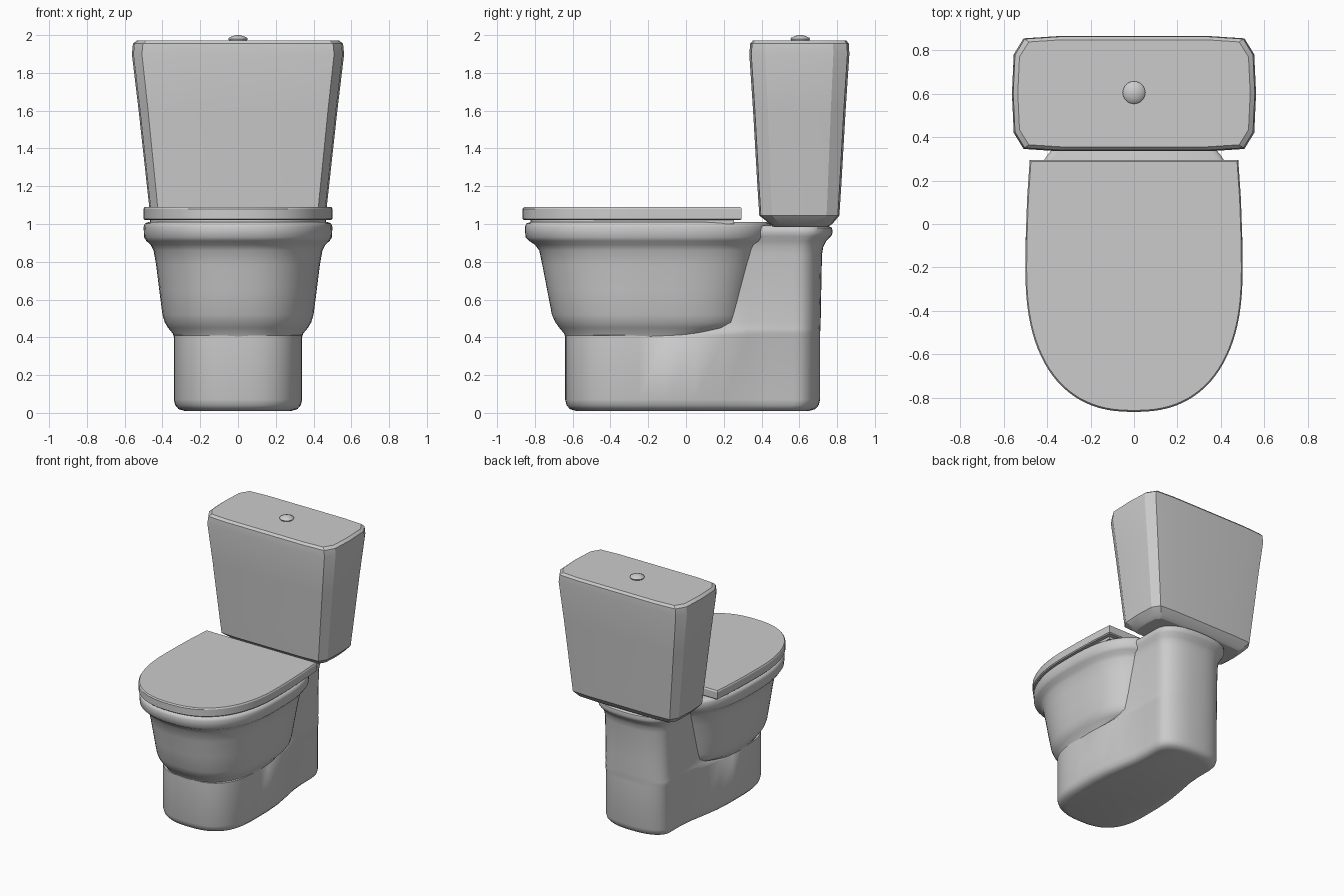
import bpy, bmesh, math

if "Cube" in bpy.data.objects:
    bpy.data.objects.remove(bpy.data.objects["Cube"])


def finish(name, bm, angle):
    bmesh.ops.recalc_face_normals(bm, faces=bm.faces)
    me = bpy.data.meshes.new(name)
    bm.to_mesh(me)
    bm.free()
    ob = bpy.data.objects.new(name, me)
    bpy.context.collection.objects.link(ob)
    bpy.ops.object.select_all(action='DESELECT')
    ob.select_set(True)
    bpy.context.view_layer.objects.active = ob
    bpy.ops.object.shade_smooth_by_angle(angle=math.radians(angle))
    return ob


def loft(name, rings, angle=35):
    """Skin a stack of (z, outline) rings and cap both ends."""
    bm = bmesh.new()
    loops = [[bm.verts.new((x, y, z)) for x, y in pts] for z, pts in rings]
    n = len(loops[0])
    for a, b in zip(loops, loops[1:]):
        for i in range(n):
            j = (i + 1) % n
            bm.faces.new((a[i], a[j], b[j], b[i]))
    bm.faces.new(loops[0])
    bm.faces.new(loops[-1])
    return finish(name, bm, angle)


def arc(hx, yc, ry, n, count=16):
    """Quarter superellipse from the centre line (0, yc+ry) to (hx, yc)."""
    pts = []
    for i in range(count + 1):
        t = math.pi / 2 * i / count
        pts.append((hx * math.sin(t) ** (2 / n), yc + ry * math.cos(t) ** (2 / n)
                    if i < count else yc))
    return pts


def mirror(half):
    """Close a right-hand half outline across x = 0."""
    return half + [(-x, y) for x, y in reversed(half) if x > 1e-6]


def egg(hx, y0, y1, yc, nf=2.4, nr=3.0):
    return mirror(arc(hx, yc, y0 - yc, nf) + arc(hx, yc, y1 - yc, nr)[-2::-1])


# bowl with rolled rim
bowl = [(0.39, .335, -.635, .15), (0.42, .345, -.645, .20), (0.45, .37, -.67, .29),
        (0.48, .388, -.692, .32), (0.52, .40, -.71, .325), (0.65, .417, -.735, .35),
        (0.78, .433, -.76, .38), (0.86, .447, -.777, .40), (0.89, .463, -.80, .41),
        (0.91, .485, -.83, .435), (0.93, .497, -.85, .45), (0.985, .50, -.853, .455),
        (1.003, .493, -.845, .447), (1.01, .475, -.825, .43)]
loft("bowl", [(z, egg(hx, y0, y1, -.2)) for z, hx, y0, y1 in bowl], 50)

# pedestal foot, continuing into the rear column
half = arc(.34, -.25, -.39, 2.7) + [(.34, -.1), (.33, .05), (.305, .2), (.28, .33), (.27, .45)]
half += arc(.27, .57, .14, 2.4, 8)[::-1]


def foot(s):
    return mirror([(x * (1 - s / .34), .04 + (y - .04) * (1 - s / .67)) for x, y in half])


def column(front, sx, back):
    pts = []
    for x, y in half:
        x = min(x, .27 + max(0, .4 - front) * .1) * sx
        y = max(y, front)
        if y > .45:
            y = .45 + (y - .45) * (back - .45) / .26
        pts.append((x, y))
    return mirror(pts)


rings = [(0.01, foot(.06)), (0.02, foot(.025)), (0.04, foot(.008)), (0.07, foot(0)), (0.41, foot(0))]
rings += [(z, column(f, s, b)) for z, f, s, b in [
    (0.425, .02, 1.02, .71), (0.445, .14, 1.01, .712), (0.48, .22, 1, .713),
    (0.60, .26, 1, .715), (0.84, .28, 1.01, .72), (0.88, .28, 1.03, .727),
    (0.91, .28, 1.06, .742), (0.935, .28, 1.11, .768), (0.955, .28, 1.13, .777),
    (0.98, .28, 1.12, .773), (0.992, .28, 1.07, .75)]]
loft("pedestal", rings, 50)

# seat lid: rounded front, straight back edge
lid_half = arc(.50, -.2, -.665, 2.4, 24) + [(.498, -.05), (.492, .12), (.48, .295), (0, .295)]


def lid(k):
    return mirror([(x * k, -.28 + (y + .28) * k) for x, y in lid_half])


loft("seat_lid", [(1.02, lid(.985)), (1.027, lid(1)), (1.08, lid(1)), (1.09, lid(.988))], 30)
loft("seat_buffer", [(1.0, lid(.93)), (1.03, lid(.93))], 30)

# cistern: chamfered, slightly bowed box that widens upward
quarter = [(1, 0), (.985, .68), (.905, .96), (.62, 1)]
tank_half = [(0, -1)] + [(x, -y) for x, y in quarter[::-1]] + quarter[1:] + [(0, 1)]


def tank(hx, y0, y1):
    return mirror([(x * hx, (y0 + y1) / 2 + y * (y1 - y0) / 2) for x, y in tank_half])


levels = [(0.985, .40, .46, .75), (1.0, .425, .445, .775), (1.045, .465, .388, .812),
          (1.20, .482, .378, .822), (1.60, .526, .355, .845), (1.90, .562, .335, .865),
          (1.955, .556, .34, .862), (1.972, .535, .355, .848)]
loft("cistern", [(z, tank(*v)) for z, *v in levels], 20)

# flush button
button = [(1.965, .045), (1.98, .052), (1.986, .048), (1.995, .028), (2.0, .01)]
loft("flush_button", [(z, [(r * math.cos(a * math.pi / 12), .605 + r * math.sin(a * math.pi / 12))
                           for a in range(24)]) for z, r in button], 40)
